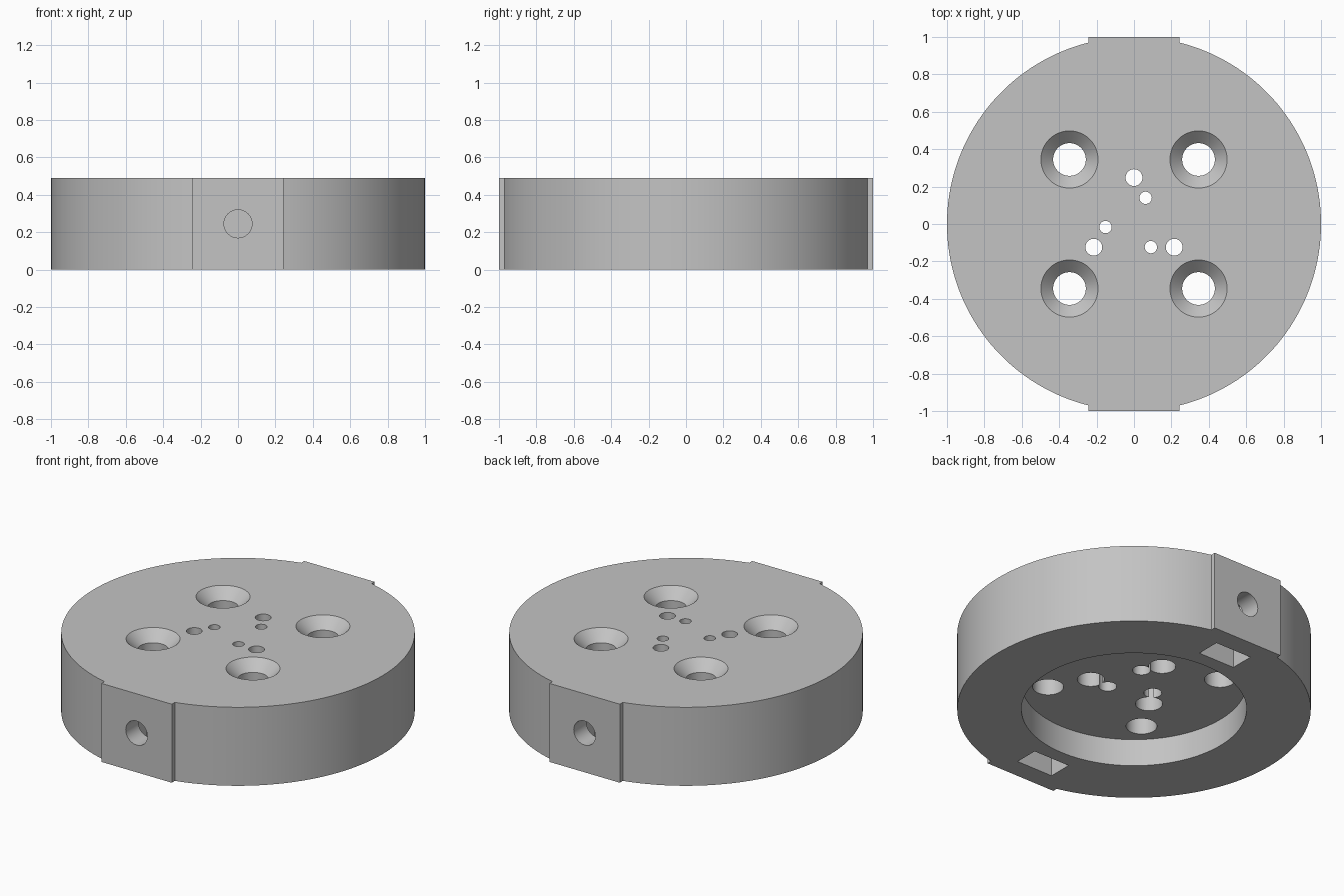
import bpy, bmesh, math
from mathutils import Matrix, Vector

if "Cube" in bpy.data.objects:
    bpy.data.objects.remove(bpy.data.objects["Cube"], do_unlink=True)

HEIGHT = 0.49
TAB = 0.243        # half width of the flat pads
CEILING = 0.17     # depth of the underside recess

grey = bpy.data.materials.new("plain grey")
grey.use_nodes = True
colour = (0.55, 0.55, 0.55, 1)
grey.diffuse_color = colour
grey.node_tree.nodes["Principled BSDF"].inputs["Base Color"].default_value = colour


def make_object(name, bm):
    bmesh.ops.recalc_face_normals(bm, faces=bm.faces)
    mesh = bpy.data.meshes.new(name)
    bm.to_mesh(mesh)
    bm.free()
    mesh.materials.append(grey)
    obj = bpy.data.objects.new(name, mesh)
    bpy.context.collection.objects.link(obj)
    return obj


def turned(name, profile, sides, place):
    """Closed solid of revolution from (radius, height) pairs."""
    bm = bmesh.new()
    rings = []
    for r, z in profile:
        rings.append([bm.verts.new((r * math.cos(i * math.tau / sides),
                                    r * math.sin(i * math.tau / sides), z))
                      for i in range(sides)])
    for low, high in zip(rings, rings[1:]):
        for i in range(sides):
            j = (i + 1) % sides
            bm.faces.new((low[i], low[j], high[j], high[i]))
    bm.faces.new(rings[0])
    bm.faces.new(rings[-1])
    bmesh.ops.transform(bm, matrix=place, verts=bm.verts)
    return make_object(name, bm)


def block(name, centre, size):
    bm = bmesh.new()
    bmesh.ops.create_cube(bm, size=1)
    bmesh.ops.transform(bm, matrix=Matrix.Translation(centre) @ Matrix.Diagonal((*size, 1)),
                        verts=bm.verts)
    return make_object(name, bm)


# Disc outline with a flat pad at front and back, extruded upward
half = math.acos(TAB)
steps = 72
arc = [(math.cos(a), math.sin(a))
       for a in (-half + 2 * half * i / steps for i in range(steps + 1))]
right_side = [(TAB, -1)] + arc + [(TAB, 1)]
outline = right_side + [(-x, -y) for x, y in right_side]
bm = bmesh.new()
base = bm.faces.new([bm.verts.new((x, y, 0)) for x, y in outline])
raised = bmesh.ops.extrude_face_region(bm, geom=[base])["geom"]
bmesh.ops.translate(bm, vec=(0, 0, HEIGHT),
                    verts=[v for v in raised if isinstance(v, bmesh.types.BMVert)])
body = make_object("mounting_disc", bm)

# Round recess in the underside
cutters = [turned("recess_cutter", [(0.637, -0.1), (0.637, CEILING)], 128, Matrix())]

# Four countersunk corner holes
for sx in (-1, 1):
    for sy in (-1, 1):
        cutters.append(turned("countersunk_cutter",
                              [(0.0875, 0.1), (0.0875, HEIGHT - 0.065),
                               (0.153, HEIGHT), (0.153, HEIGHT + 0.1)], 48,
                              Matrix.Translation((sx * 0.345, sy * 0.345, 0))))

# Three pairs of small holes, each counterbored from below
for turn in range(3):
    spin = Matrix.Rotation(turn * math.tau / 3, 4, "Z")
    for spot, hole, bore in (((0, 0.248), 0.045, 0.077), ((0.062, 0.14), 0.033, 0.051)):
        cutters.append(turned("small_hole_cutter",
                              [(bore, 0.1), (bore, CEILING + 0.2),
                               (hole, CEILING + 0.2), (hole, HEIGHT + 0.1)], 32,
                              spin @ Matrix.Translation(Vector((*spot, 0)))))

# Side bolt holes and the nut slots that open downward
for side in (-1, 1):
    cutters.append(block("nut_slot_cutter", (0, side * 0.8, 0.135), (0.25, 0.15, 0.47)))
    cutters.append(turned("bolt_hole_cutter", [(0.075, 0.75), (0.075, 1.1)], 40,
                          Matrix.Translation((0, 0, HEIGHT / 2))
                          @ Matrix.Rotation(-side * math.pi / 2, 4, "X")))

# Cut everything out of the disc, then drop the cutters
for cutter in cutters:
    cutter.hide_render = True
    mod = body.modifiers.new(cutter.name, "BOOLEAN")
    mod.operation = "DIFFERENCE"
    mod.solver = "EXACT"
    mod.object = cutter
bpy.context.view_layer.update()
graph = bpy.context.evaluated_depsgraph_get()
solid = bpy.data.meshes.new_from_object(body.evaluated_get(graph))
body.modifiers.clear()
body.data = solid
for cutter in cutters:
    bpy.data.objects.remove(cutter, do_unlink=True)

bpy.ops.object.select_all(action="DESELECT")
body.select_set(True)
bpy.context.view_layer.objects.active = body
bpy.ops.object.shade_smooth_by_angle(angle=math.radians(25))
